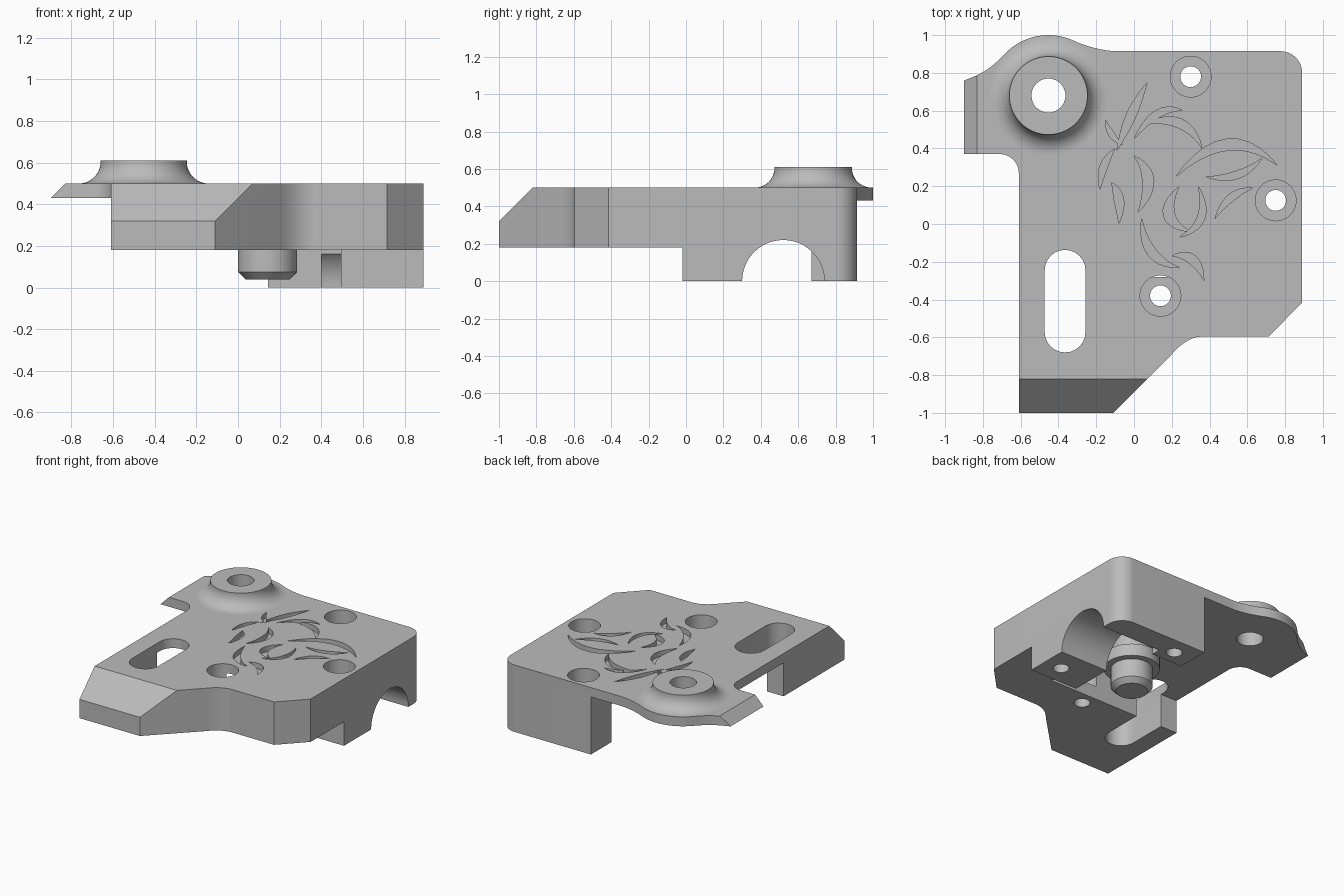
import bpy, bmesh, math
from mathutils import Vector, Matrix

cube = bpy.data.objects.get("Cube")
if cube:
    bpy.data.objects.remove(cube, do_unlink=True)

GREY = (0.5, 0.5, 0.5, 1)
mat = bpy.data.materials.new("plain grey")
mat.use_nodes = True
mat.diffuse_color = GREY
mat.node_tree.nodes["Principled BSDF"].inputs["Base Color"].default_value = GREY

TOP, STEP, THIN = 0.5, 0.18, 0.43   # top face, front underside, thin plate underside
BOSS = (-0.453, 0.68)


def finish(name, bm):
    bmesh.ops.remove_doubles(bm, verts=bm.verts, dist=1e-5)
    bmesh.ops.recalc_face_normals(bm, faces=bm.faces)
    mesh = bpy.data.meshes.new(name)
    bm.to_mesh(mesh)
    bm.free()
    mesh.materials.append(mat)
    ob = bpy.data.objects.new(name, mesh)
    bpy.context.collection.objects.link(ob)
    return ob


def prism(name, pts, start, end, axis="z"):
    """Extrude a 2D outline along one axis."""
    place = {"z": lambda a, b, h: (a, b, h),
             "x": lambda a, b, h: (h, a, b),
             "y": lambda a, b, h: (a, h, b)}[axis]
    bm = bmesh.new()
    face = bm.faces.new([bm.verts.new(place(a, b, start)) for a, b in pts])
    out = bmesh.ops.extrude_face_region(bm, geom=[face])
    move = Vector(place(0, 0, end - start))
    bmesh.ops.translate(bm, vec=move, verts=[v for v in out["geom"] if isinstance(v, bmesh.types.BMVert)])
    return finish(name, bm)


def lathe(name, profile, centre):
    bm = bmesh.new()
    vs = [bm.verts.new((centre[0] + r, centre[1], z)) for r, z in profile]
    es = [bm.edges.new(pair) for pair in zip(vs, vs[1:])]
    bmesh.ops.spin(bm, geom=vs + es, cent=(*centre, 0), axis=(0, 0, 1),
                   angle=math.tau, steps=64, use_merge=True)
    return finish(name, bm)


def arc(cx, cy, r, a, b, n=12):
    angles = [math.radians(a + (b - a) * i / n) for i in range(n + 1)]
    return [(cx + r * math.cos(t), cy + r * math.sin(t)) for t in angles]


def bend(a, b, c, n=10):
    """Quadratic curve from a to c pulled towards b."""
    a, b, c = Vector(a), Vector(b), Vector(c)
    return [a * (1 - t) ** 2 + b * 2 * t * (1 - t) + c * t * t
            for t in [i / n for i in range(n + 1)]]


def rect(x0, x1, y0, y1):
    return [(x0, y0), (x1, y0), (x1, y1), (x0, y1)]


def circle(cx, cy, r):
    return arc(cx, cy, r, 0, 360, 48)[:-1]


def cut(target, pts, start, end, axis="z"):
    tool = prism("cutter", pts, start, end, axis)
    tool.hide_render = True
    mod = target.modifiers.new("cut", "BOOLEAN")
    mod.operation, mod.solver, mod.object = "DIFFERENCE", "EXACT", tool
    bpy.context.view_layer.objects.active = target
    bpy.ops.object.modifier_apply(modifier=mod.name)
    bpy.data.objects.remove(tool, do_unlink=True)


# Full-height body from the plan outline
outline = [(-0.9, 0.37)]
outline += arc(-0.71, 0.27, 0.1, 90, 0)
outline += [(-0.61, -1), (-0.11, -1)]
outline += [tuple(p) for p in bend((0.2, -0.69), (0.28, -0.595), (0.37, -0.595))]
outline += [(0.715, -0.595), (0.89, -0.415)]
outline += arc(0.775, 0.8, 0.115, 0, 90)
outline += [tuple(p) for p in bend((-0.1, 0.915), (-0.2, 0.92), (-0.31, 0.966))]
outline += arc(BOSS[0], BOSS[1], 0.32, 68, 132)
outline += [tuple(p) for p in bend((-0.71, 0.875), (-0.78, 0.8), (-0.9, 0.76))]
body = prism("bracket_body", outline, 0, TOP)

# Underside steps and open cavity
cut(body, rect(-2, 2, -2, -0.02), -1, STEP)
cut(body, rect(-2, 0.495, -0.28, 0.67), -1, THIN)
cut(body, rect(-2, 0.145, 0, 2), -1, THIN)

# Arch through the right side
cut(body, circle(0.52, 0, 0.22), 0.4, 2, "x")

# Sloped front edge and sloped tab edge
cut(body, [(-1.1, 0.22), (-0.72, 0.6), (-1.1, 0.6)], -2, 2, "x")
cut(body, [(-0.93, 0.4), (-0.73, 0.6), (-0.93, 0.6)], 0, 2, "y")

# Slot, boss hole and counterbored screw holes
cut(body, arc(-0.365, -0.245, 0.108, 0, 180) + arc(-0.365, -0.572, 0.108, 180, 360), -1, 1)
cut(body, circle(*BOSS, 0.09), -1, 1)
for x, y in [(0.3, 0.78), (0.75, 0.125), (0.14, -0.38)]:
    cut(body, circle(x, y, 0.055), -1, 1)
    cut(body, circle(x, y, 0.108), 0.28, 1)

# Engraved curling ornament: tapered strokes as start, pull, end, width
strokes = [
    ((-0.09, 0.39), (-0.02, 0.58), (0.07, 0.75), 0.05),
    ((0, 0.45), (0.12, 0.64), (0.26, 0.6), 0.04),
    ((0.05, 0.53), (0.28, 0.6), (0.36, 0.4), 0.05),
    ((-0.15, 0.55), (-0.13, 0.46), (-0.06, 0.42), 0.03),
    ((-0.18, 0.18), (-0.18, 0.32), (-0.1, 0.4), 0.04),
    ((-0.12, 0.22), (-0.06, 0.15), (-0.08, 0), 0.05),
    ((0.02, 0.06), (0.14, 0.25), (0, 0.36), 0.06),
    ((0.04, 0.03), (0.05, -0.2), (0.24, -0.23), 0.05),
    ((0.22, 0.25), (0.5, 0.56), (0.76, 0.31), 0.06),
    ((0.24, 0.2), (0.1, 0.02), (0.3, -0.04), 0.06),
    ((0.24, -0.07), (0.42, 0), (0.34, 0.2), 0.04),
    ((0.38, 0.25), (0.56, 0.22), (0.68, 0.35), 0.04),
    ((0.43, 0.03), (0.5, 0.17), (0.63, 0.19), 0.04),
    ((0.2, -0.17), (0.33, -0.14), (0.37, -0.3), 0.05),
]
for a, b, c, width in strokes:
    spine = bend(a, b, c)
    left, right = [], []
    for i in range(1, len(spine) - 1):
        side = (spine[i + 1] - spine[i - 1]).orthogonal().normalized()
        half = side * width / 2 * math.sin(math.pi * i / (len(spine) - 1))
        left.append(spine[i] + half)
        right.append(spine[i] - half)
    cut(body, [spine[0]] + left + [spine[-1]] + right[::-1], TOP - 0.04, 1)

# Flared boss on the top
flare = arc(0.312, 0.605, 0.105, 180, 270)
boss = lathe("boss", [(0.09, TOP), (0.09, 0.61), (0.207, 0.61)] + flare + [(0.09, TOP)], BOSS)

# Stepped pin hanging in the cavity
pin = lathe("pin", [(0, THIN + 0.01), (0.135, THIN + 0.01), (0.135, 0.3), (0.19, 0.3),
                    (0.19, 0.21), (0.142, 0.21), (0.142, 0.075), (0.107, 0.04), (0, 0.04)],
            (0.142, 0.145))

# Smooth the round walls and keep the edges crisp
for ob in (body, boss, pin):
    bpy.ops.object.select_all(action="DESELECT")
    ob.select_set(True)
    bpy.context.view_layer.objects.active = ob
    bpy.ops.object.shade_smooth_by_angle(angle=math.radians(30))
